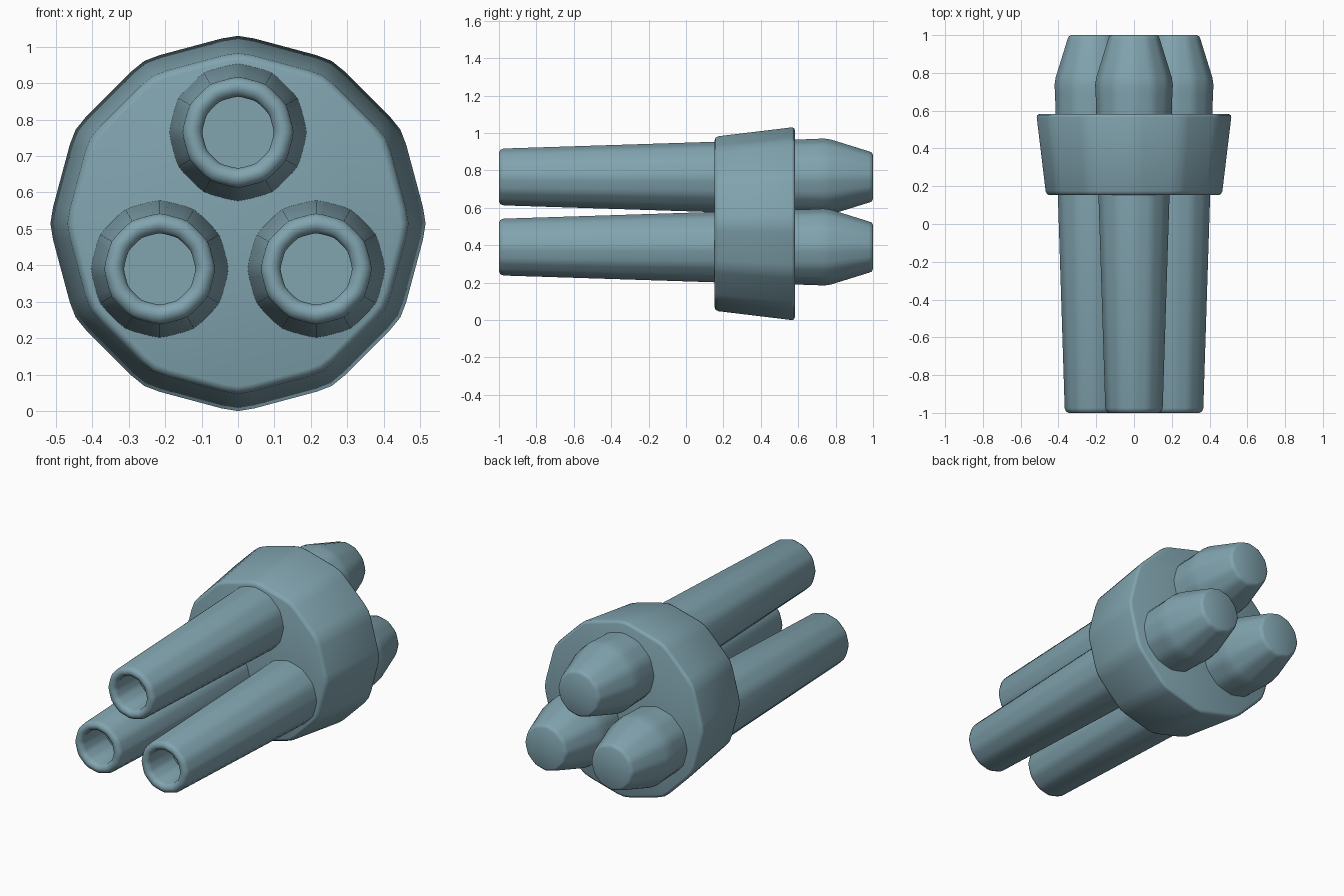
import bpy, bmesh
from math import sin, cos, radians, pi

if "Cube" in bpy.data.objects:
    bpy.data.objects.remove(bpy.data.objects["Cube"])

SIDES = 12
paint = bpy.data.materials.new("blue_grey_paint")
paint.diffuse_color = (0.22, 0.37, 0.43, 1)
paint.use_nodes = True
paint.node_tree.nodes["Principled BSDF"].inputs["Base Color"].default_value = paint.diffuse_color


def section(soften):
    """Unit 12-gon with softened corners, first corner pointing up: (angle, radius)."""
    half = radians(180 / SIDES)
    d = radians(soften)
    edge_r = cos(half) / cos(half - d)
    mid_r = edge_r * cos(d) + (1 - edge_r * cos(d)) * 0.6
    pts = []
    for k in range(SIDES):
        a = 2 * pi * k / SIDES
        pts += [(a - d, edge_r / mid_r), (a, 1.0), (a + d, edge_r / mid_r)]
    return pts


def lathe(name, profile, soften, x, z):
    """Loft the softened 12-gon through (radius, y) rings along y, capped at both ends."""
    bm = bmesh.new()
    sec = section(soften)
    rings = [[bm.verts.new((r * k * sin(a), y, r * k * cos(a))) for a, k in sec]
             for r, y in profile]
    n = len(sec)
    for lo, hi in zip(rings, rings[1:]):
        for i in range(n):
            j = (i + 1) % n
            bm.faces.new((lo[i], lo[j], hi[j], hi[i]))
    bm.faces.new(rings[0])
    bm.faces.new(rings[-1])
    bmesh.ops.recalc_face_normals(bm, faces=bm.faces)
    mesh = bpy.data.meshes.new(name)
    bm.to_mesh(mesh)
    bm.free()
    mesh.materials.append(paint)
    ob = bpy.data.objects.new(name, mesh)
    bpy.context.collection.objects.link(ob)
    ob.location = (x, 0, z)
    bpy.ops.object.select_all(action='DESELECT')
    ob.select_set(True)
    bpy.context.view_layer.objects.active = ob
    bpy.ops.object.shade_smooth_by_angle(angle=radians(70))
    return ob


# Barrel: bore floor, bore wall, rounded muzzle lip, tapered tube, rear tip
barrel = [(0.098, -0.78), (0.098, -0.975), (0.105, -0.993), (0.120, -1.0),
          (0.130, -1.0), (0.145, -0.993), (0.152, -0.975),
          (0.188, 0.15), (0.203, 0.69), (0.206, 0.735), (0.200, 0.775),
          (0.137, 0.978), (0.131, 0.993), (0.118, 1.0)]
for name, x, z in (("barrel_top", 0, 0.765),
                   ("barrel_left", -0.215, 0.39),
                   ("barrel_right", 0.215, 0.39)):
    lathe(name, barrel, 7.5, x, z)

# Flared collar clamping the three barrels
collar = [(0.447, 0.153), (0.460, 0.158), (0.468, 0.175),
          (0.515, 0.565), (0.512, 0.577), (0.498, 0.583)]
lathe("collar", collar, 5, 0, 0.515)
